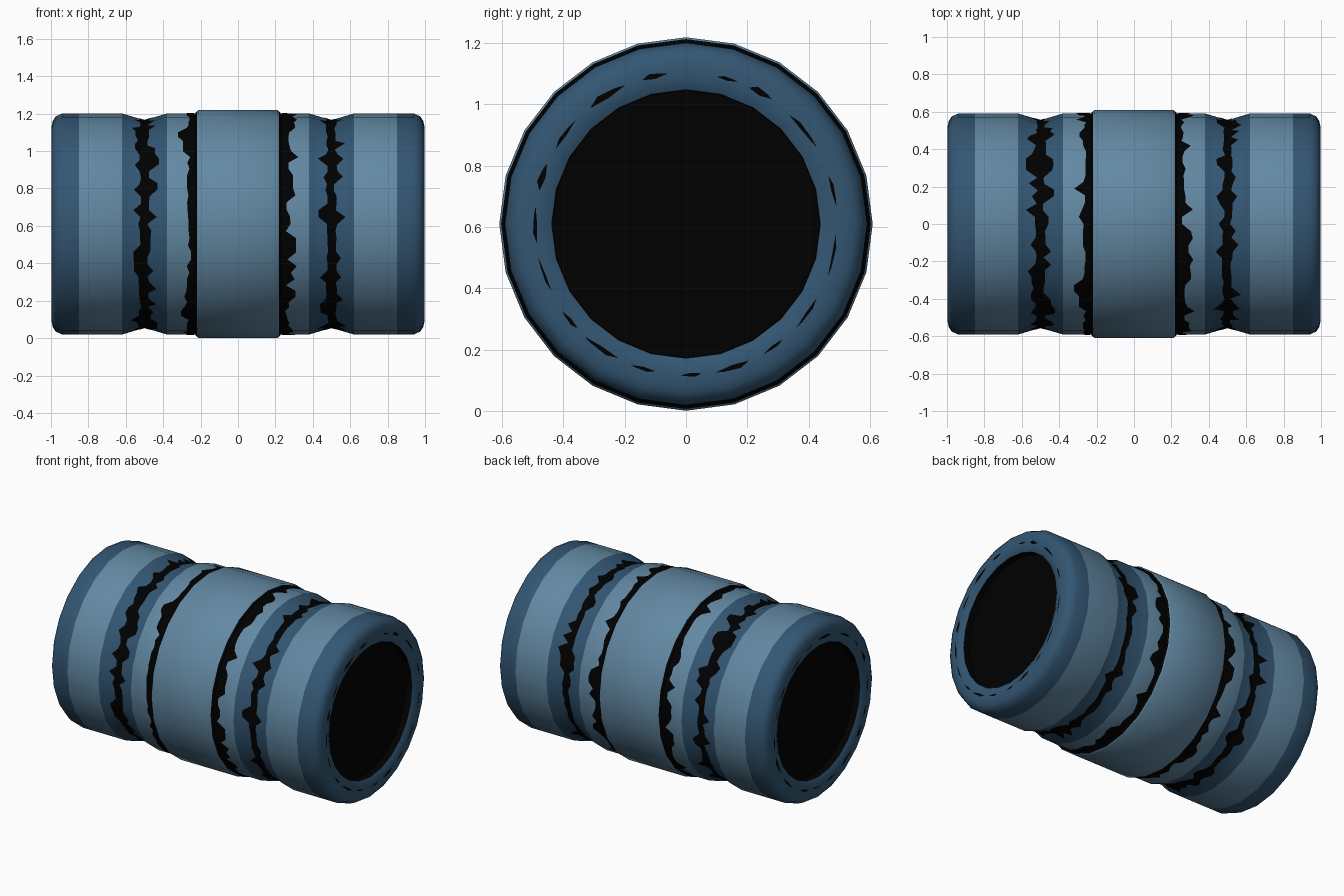
import bpy, bmesh, math, random

if "Cube" in bpy.data.objects:
    bpy.data.objects.remove(bpy.data.objects["Cube"])

random.seed(7)
SIDES, SUB, CZ = 24, 4, 0.610
STEP = 2 * math.pi / SIDES


def material(name, col):
    m = bpy.data.materials.new(name)
    m.diffuse_color = (*col, 1)
    m.use_nodes = True
    m.node_tree.nodes["Principled BSDF"].inputs["Base Color"].default_value = m.diffuse_color
    return m


LIGHT = material("light steel blue", (0.122, 0.247, 0.365))
DARK = material("dark steel blue", (0.033, 0.093, 0.170))
BLACK = material("black", (0.0, 0.0, 0.0))


def finish(name, bm, mats):
    bmesh.ops.recalc_face_normals(bm, faces=bm.faces)
    me = bpy.data.meshes.new(name)
    bm.to_mesh(me)
    bm.free()
    for m in mats:
        me.materials.append(m)
    ob = bpy.data.objects.new(name, me)
    bpy.context.collection.objects.link(ob)
    bpy.ops.object.select_all(action='DESELECT')
    ob.select_set(True)
    bpy.context.view_layer.objects.active = ob
    bpy.ops.object.shade_smooth_by_angle(angle=math.radians(35))
    return ob


def point(x, r, a):
    return (x, r * math.sin(a), CZ + r * math.cos(a))


def on_flat(r, a):
    # radius of the 24-sided outline at angle a
    return r * math.cos(STEP / 2) / math.cos(a % STEP - STEP / 2)


# Half profile from the middle to the recessed end: x, radius
HALF = [(0.21, 0.609), (0.219, 0.603), (0.23, 0.590), (0.25, 0.591),
        (0.38, 0.591), (0.50, 0.555), (0.62, 0.591), (0.85, 0.591),
        (0.94, 0.591), (0.975, 0.575), (0.99, 0.552), (0.996, 0.525),
        (0.998, 0.492), (0.994, 0.462), (0.982, 0.438), (0.94, 0.436)]
PROFILE = [(-x, r) for x, r in reversed(HALF)] + HALF

# Barrel shell, coloured in bands by distance from the middle
bm = bmesh.new()
rings = [[bm.verts.new(point(x, r, i * STEP)) for i in range(SIDES)]
         for x, r in PROFILE]
for (x0, r0), (x1, r1), ra, rb in zip(PROFILE, PROFILE[1:], rings, rings[1:]):
    d = abs(x0 + x1) / 2
    if 0.219 < d < 0.25 or max(r0, r1) < 0.44:
        idx = 2
    elif 0.38 < d < 0.62 or d > 0.85:
        idx = 1
    else:
        idx = 0
    for i in range(SIDES):
        j = (i + 1) % SIDES
        bm.faces.new((ra[i], ra[j], rb[j], rb[i])).material_index = idx
# Black recessed end discs
for ring in (rings[0], rings[-1]):
    bm.faces.new(ring).material_index = 2
finish("barrel_shell", bm, [LIGHT, DARK, BLACK])


def radius_at(x):
    for (x0, r0), (x1, r1) in zip(HALF, HALF[1:]):
        if x0 <= x <= x1:
            return r0 + (r1 - r0) * (x - x0) / (x1 - x0)
    return HALF[0][1]


def jag(low, high):
    # mostly narrow, now and then a wide chip, held for a column or two
    out = []
    while len(out) < SIDES * SUB:
        big = random.random() < 0.33
        w = random.uniform(0.5 * high, high) if big else random.uniform(low, 0.4 * high)
        out += [w + random.uniform(-0.004, 0.004)] * random.choice((1, 1, 2))
    return out[:SIDES * SUB]


def chipped_strip(name, sign, mid, left, right):
    # thin black paint strip with ragged edges lying on the shell
    bm = bmesh.new()
    n = SIDES * SUB
    cols = []
    for k in range(n):
        a = k * STEP / SUB
        col = []
        for x in (mid - left[k], mid, mid + right[k]):
            col.append(bm.verts.new(point(sign * x, on_flat(radius_at(x), a) + 0.002, a)))
        cols.append(col)
    for k in range(n):
        p, q = cols[k], cols[(k + 1) % n]
        for s in (0, 1):
            bm.faces.new((p[s], p[s + 1], q[s + 1], q[s]))
    finish(name, bm, [BLACK])


def end_streaks(name, sign):
    # broken thin arcs of worn paint on the end rim
    bm = bmesh.new()
    a = 0.0
    while a < 2 * math.pi - 0.3:
        a += random.uniform(0.06, 0.22)
        length = random.uniform(0.14, 0.30)
        w = random.uniform(0.005, 0.016)
        pts = [(0.490, 0), (0.490 + w, 0.3), (0.492 + w / 2, 0.75),
               (0.494, 1), (0.490 - w / 2, 0.5)]
        bm.faces.new([bm.verts.new(point(sign * 1.0, r, a + t * length)) for r, t in pts])
        a += length
    finish(name, bm, [BLACK])


for side, sign in (("right", 1), ("left", -1)):
    chipped_strip("groove_wear_" + side, sign, 0.50, jag(0.015, 0.08), jag(0.015, 0.08))
    chipped_strip("band_edge_wear_" + side, sign, 0.25, [0.015] * SIDES * SUB, jag(0.002, 0.07))
    end_streaks("rim_wear_" + side, sign)
